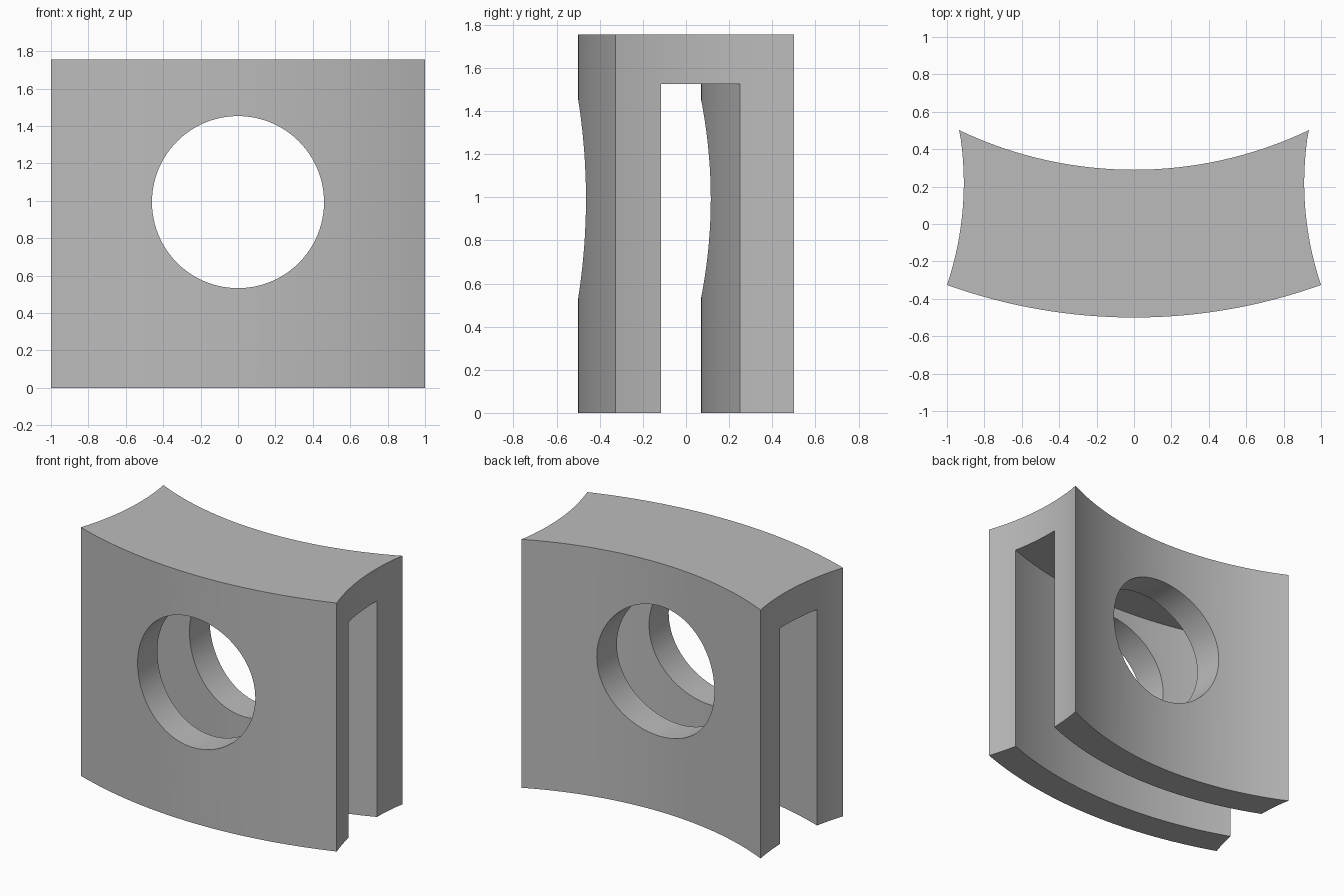
import bpy, bmesh
from math import sqrt, pi
from mathutils import Matrix

cube = bpy.data.objects.get("Cube")
if cube:
    bpy.data.objects.remove(cube, do_unlink=True)

HEIGHT = 1.755
ARC_Y = 2.46                       # shared centre of all curved walls
FRONT, SLOT_FRONT, SLOT_BACK, BACK = 2.96, 2.743, 2.39, 2.17
SIDE_X, SIDE_Y, SIDE_R = 2.61, 0.22, 1.7

grey = bpy.data.materials.new("plain grey")
grey.use_nodes = True
colour = (0.5, 0.5, 0.5, 1)
grey.diffuse_color = colour
grey.node_tree.nodes["Principled BSDF"].inputs["Base Color"].default_value = colour


def wall(radius, half, steps=32):
    """Plan points of a curved wall, from -x to +x."""
    xs = [half * (2 * i / steps - 1) for i in range(steps + 1)]
    return [(x, ARC_Y - sqrt(radius ** 2 - x * x)) for x in xs]


def side(y0, y1, steps=16):
    """Inner points of the hollow end face on the +x side."""
    ys = [y0 + (y1 - y0) * i / steps for i in range(1, steps)]
    return [(SIDE_X - sqrt(SIDE_R ** 2 - (y - SIDE_Y) ** 2), y) for y in ys]


def finish(name, bm):
    bmesh.ops.recalc_face_normals(bm, faces=bm.faces)
    mesh = bpy.data.meshes.new(name)
    bm.to_mesh(mesh)
    bm.free()
    mesh.materials.append(grey)
    obj = bpy.data.objects.new(name, mesh)
    bpy.context.collection.objects.link(obj)
    return obj


def prism(name, outline, z0, z1):
    bm = bmesh.new()
    face = bm.faces.new([bm.verts.new((x, y, z0)) for x, y in outline])
    new = bmesh.ops.extrude_face_region(bm, geom=[face])["geom"]
    bmesh.ops.translate(bm, vec=(0, 0, z1 - z0),
                        verts=[v for v in new if isinstance(v, bmesh.types.BMVert)])
    return finish(name, bm)


# Curved block with hollow ends
front = wall(FRONT, 1.0)
back = wall(BACK, 0.935)
right_end = side(front[-1][1], back[-1][1])
left_end = [(-x, y) for x, y in reversed(right_end)]
block = prism("curved_block", front + right_end + back[::-1] + left_end, 0, HEIGHT)

# Slot open at the bottom and both ends
slot = prism("slot_cutter", wall(SLOT_FRONT, 1.2, 40) + wall(SLOT_BACK, 1.2, 40)[::-1],
             -0.2, 1.525)

# Round hole through both walls
bm = bmesh.new()
bmesh.ops.create_cone(bm, cap_ends=True, segments=96, radius1=0.46, radius2=0.46, depth=3,
                      matrix=Matrix.Translation((0, 0, 0.993)) @ Matrix.Rotation(pi / 2, 4, "X"))
hole = finish("hole_cutter", bm)

# Cut the block and drop the cutters
for cutter in (slot, hole):
    cut = block.modifiers.new(cutter.name, "BOOLEAN")
    cut.operation, cut.solver, cut.object = "DIFFERENCE", "EXACT", cutter
graph = bpy.context.evaluated_depsgraph_get()
result = bpy.data.meshes.new_from_object(block.evaluated_get(graph))
block.modifiers.clear()
block.data = result
for cutter in (slot, hole):
    bpy.data.objects.remove(cutter, do_unlink=True)

# Smooth curves, sharp corners
bpy.ops.object.select_all(action="DESELECT")
block.select_set(True)
bpy.context.view_layer.objects.active = block
bpy.ops.object.shade_smooth_by_angle(angle=pi / 6)
